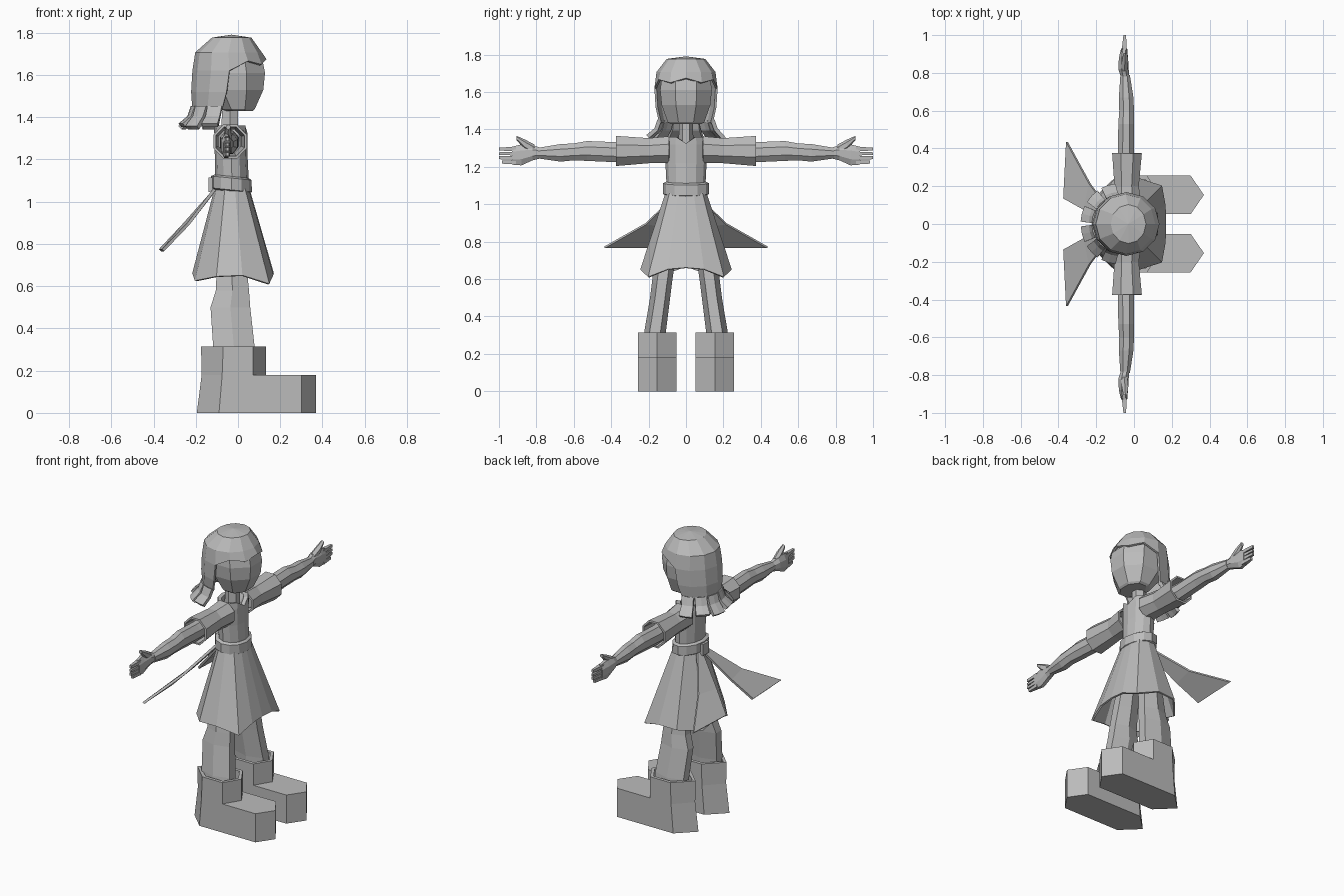
import bpy, bmesh, math
from mathutils import Vector

grey = bpy.data.materials.new("plain grey")
grey.diffuse_color = (0.5, 0.5, 0.5, 1)


def finish(name, bm, thick=0, mirror=False):
    bmesh.ops.recalc_face_normals(bm, faces=bm.faces)
    mesh = bpy.data.meshes.new(name)
    bm.to_mesh(mesh)
    bm.free()
    mesh.materials.append(grey)
    ob = bpy.data.objects.new(name, mesh)
    bpy.context.collection.objects.link(ob)
    if thick:
        m = ob.modifiers.new("thickness", 'SOLIDIFY')
        m.thickness, m.offset = thick, 0
    if mirror:
        m = ob.modifiers.new("other side", 'MIRROR')
        m.use_axis = (False, True, False)
        m.use_clip = False
        m.use_mirror_merge = False
    return ob


def bridge(bm, a, b, closed=True):
    n = len(a)
    for i in range(n if closed else n - 1):
        j = (i + 1) % n
        bm.faces.new((a[i], a[j], b[j], b[i]))


def loft(name, rings, closed=True, caps=(True, True), thick=0, mirror=False):
    bm = bmesh.new()
    vs = [[bm.verts.new(p) for p in r] for r in rings]
    for a, b in zip(vs, vs[1:]):
        bridge(bm, a, b, closed)
    if caps[0]:
        bm.faces.new(vs[0][::-1])
    if caps[1]:
        bm.faces.new(vs[-1])
    return finish(name, bm, thick, mirror)


def ring(axis, pos, a0, a1, b0, b1, n=8, flat=True):
    """Polygon filling the bounds: x and y for axis z, x and z for axis y."""
    ph = math.pi / n if flat else 0
    k = 1 / math.cos(ph)
    pts = []
    for i in range(n):
        t = ph + 2 * math.pi * i / n
        a = (a0 + a1) / 2 + (a1 - a0) / 2 * k * math.cos(t)
        b = (b0 + b1) / 2 + (b1 - b0) / 2 * k * math.sin(t)
        pts.append(Vector((a, b, pos)) if axis == 'z' else Vector((a, pos, b)))
    return pts


def limb(name, axis, rows, n=8, mirror=True, **kw):
    return loft(name, [ring(axis, *r, n=n) for r in rows], mirror=mirror, **kw)


# Boots: six-sided plan, stepped toe, hollow top
def sole(z, back, side_back, side_front, tip, y0=0.052, y1=0.256):
    ym = (y0 + y1) / 2
    return [(back, ym, z), (side_back, y0, z), (side_front, y0, z),
            (tip, ym, z), (side_front, y1, z), (side_back, y1, z)]


loft("boot", [sole(0, -0.195, -0.09, 0.30, 0.37),
              sole(0.18, -0.172, -0.075, 0.30, 0.37),
              sole(0.18, -0.172, -0.075, 0.07, 0.132),
              sole(0.314, -0.175, -0.07, 0.07, 0.132),
              sole(0.314, -0.152, -0.06, 0.06, 0.11, 0.072, 0.236),
              sole(0.25, -0.15, -0.06, 0.06, 0.11, 0.072, 0.236)], mirror=True)

# Legs
limb("leg", 'z', [(0.24, -0.115, 0.085, 0.12, 0.222), (0.32, -0.118, 0.078, 0.115, 0.215),
                  (0.50, -0.13, 0.058, 0.092, 0.185), (0.58, -0.105, 0.052, 0.082, 0.175),
                  (0.70, -0.10, 0.04, 0.065, 0.16), (0.95, -0.085, 0.03, 0.02, 0.085)], n=6)

# Skirt: open shell with an uneven hem and a slit at the back
top = [(0.05, 0, 1.06), (0.046, 0.04, 1.06), (0.03, 0.085, 1.06), (-0.015, 0.105, 1.06),
       (-0.06, 0.1, 1.06), (-0.098, 0.055, 1.06), (-0.107, 0.004, 1.06)]
hem = [(0.165, 0, 0.66), (0.163, 0.095, 0.652), (0.145, 0.2, 0.61), (0.02, 0.24, 0.65),
       (-0.1, 0.235, 0.645), (-0.2, 0.12, 0.625), (-0.212, 0.02, 0.66)]


def both(half):
    return [(x, -y, z) for x, y, z in half[:0:-1]] + half


loft("skirt", [both(top), both(hem)], closed=False, caps=(False, False), thick=0.01)

# Torso with a notched hollow collar
rows = [(1.04, -0.1, 0.045, 0.1), (1.12, -0.108, 0.05, 0.105), (1.22, -0.11, 0.045, 0.11),
        (1.32, -0.112, 0.045, 0.115), (1.36, -0.115, 0.045, 0.105),
        (1.355, -0.095, 0.02, 0.078), (1.31, -0.085, 0.005, 0.05)]
rings = [ring('z', z, x0, x1, -y, y, n=12, flat=False) for z, x0, x1, y in rows]
for r in rings[4:6]:
    r[0].z -= 0.035
loft("torso", rings)
limb("neck", 'z', [(1.29, -0.08, 0.0, -0.035, 0.035), (1.46, -0.075, 0.0, -0.032, 0.032)],
     n=6, mirror=False)

# Belt, lower at the front, with a knot and two ribbon tails
rows = [(1.048, -0.115, 0.055, 0.108), (1.056, -0.128, 0.066, 0.124),
        (1.112, -0.128, 0.064, 0.124), (1.12, -0.112, 0.05, 0.108)]
rings = [ring('z', z, x0, x1, -y, y, n=12, flat=False) for z, x0, x1, y in rows]
for p in [p for r in rings for p in r]:
    p.z -= 0.1 * (p.x + 0.03)
loft("belt", rings)
limb("belt_knot", 'z', [(1.045, -0.14, -0.1, -0.03, 0.03), (1.115, -0.14, -0.1, -0.03, 0.03)],
     n=4, mirror=False)
loft("ribbon_tail", [[(-0.115, 0.005, 1.05), (-0.11, 0.045, 1.06)],
                     [(-0.262, 0.075, 0.885), (-0.235, 0.215, 0.895)],
                     [(-0.37, 0.135, 0.77), (-0.355, 0.435, 0.77)]],
     closed=False, caps=(False, False), thick=0.014, mirror=True)

# Sleeves and arms
limb("sleeve", 'y', [(0.09, -0.105, 0.035, 1.225, 1.358), (0.2, -0.098, 0.02, 1.225, 1.348),
                     (0.375, -0.11, 0.036, 1.21, 1.36)], caps=(False, False), thick=0.012)
limb("arm", 'y', [(0.15, -0.085, 0.005, 1.235, 1.335), (0.375, -0.085, 0.0, 1.225, 1.332),
                  (0.53, -0.083, 0.0, 1.232, 1.338), (0.6, -0.078, 0.0, 1.235, 1.325),
                  (0.67, -0.08, -0.003, 1.228, 1.322), (0.79, -0.072, -0.022, 1.245, 1.302)])

# Hands
limb("palm", 'y', [(0.78, -0.07, -0.026, 1.245, 1.303), (0.82, -0.083, -0.028, 1.235, 1.315),
                   (0.88, -0.08, -0.032, 1.208, 1.32), (0.93, -0.068, -0.036, 1.212, 1.308)])
for i, (z0, z1) in enumerate([(1.284, 1.306), (1.261, 1.28), (1.238, 1.259), (1.214, 1.236)]):
    tip = 1.0 if i < 3 else 0.985
    limb("finger_%d" % (i + 1), 'y', [(0.91, -0.066, -0.038, z0, z1),
                                      (tip, -0.056, -0.042, z0 + 0.003, z1 - 0.002)], n=4)
limb("thumb", 'y', [(0.81, -0.07, -0.035, 1.265, 1.315), (0.86, -0.065, -0.03, 1.295, 1.342),
                    (0.905, -0.056, -0.036, 1.343, 1.364)], n=6)

# Head
limb("head", 'z', [(1.43, -0.055, 0.07, -0.085, 0.085), (1.44, -0.08, 0.08, -0.098, 0.098),
                   (1.53, -0.15, 0.12, -0.13, 0.13), (1.61, -0.17, 0.128, -0.138, 0.138),
                   (1.66, -0.17, 0.118, -0.132, 0.132), (1.74, -0.12, 0.05, -0.08, 0.08)],
     mirror=False)

# Hair: cap with a zigzag fringe, long back and flicked strands
N = 12
shape = [(1.772, -0.03, 0.09, 0.1), (1.705, -0.045, 0.152, 0.152), (1.62, -0.04, 0.17, 0.163),
         (1.52, -0.053, 0.163, 0.157), (1.435, -0.075, 0.135, 0.138)]
fringe = {0: 1.672, 1: 1.648, 2: 1.665, 10: 1.665, 11: 1.648}


def hair_point(row, k):
    z, cx, rx, ry = row
    t = 2 * math.pi * k / N
    return Vector((cx + rx * math.cos(t), ry * math.sin(t), z))


bm = bmesh.new()
grid = []
for i, row in enumerate(shape):
    line = {}
    for k in range(N) if i < 3 else range(3, 10):
        p = hair_point(row, k)
        if i == 2:
            p.z = fringe.get(k, p.z)
        line[k] = bm.verts.new(p)
    grid.append(line)
crown = bm.verts.new((-0.03, 0, 1.785))
for k in range(N):
    j = (k + 1) % N
    bm.faces.new((crown, grid[0][k], grid[0][j]))
    for i in range(4):
        if i < 2 or 3 <= k < 9:
            bm.faces.new((grid[i][k], grid[i + 1][k], grid[i + 1][j], grid[i][j]))
finish("hair", bm, thick=0.012)

for k in range(3, 9):
    low = (1.35 if k % 2 else 1.362, -0.085, 0.19, 0.205)
    rows = [(1.45, -0.073, 0.14, 0.142), (1.40, -0.08, 0.15, 0.16), low]
    loft("hair_strand_%d" % (k - 2),
         [[hair_point(r, k + s) for s in (0.03 + 0.04 * i, 0.5, 0.97 - 0.04 * i)]
          for i, r in enumerate(rows)], closed=False, caps=(False, False), thick=0.022)
